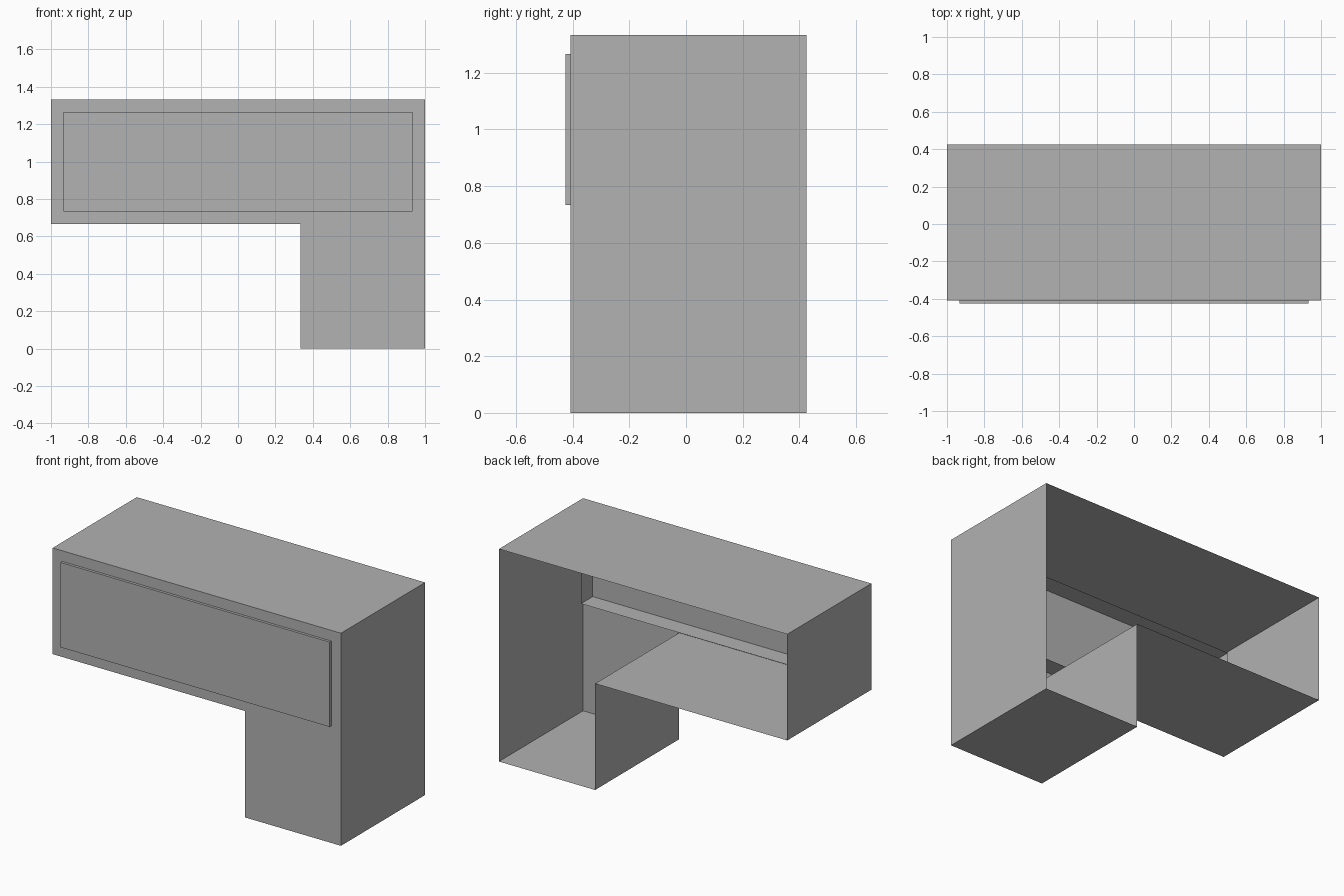
import bpy
import bmesh
from mathutils import Vector

cube = bpy.data.objects.get("Cube")
if cube:
    bpy.data.objects.remove(cube, do_unlink=True)

grey = bpy.data.materials.new("plain_grey")
grey.use_nodes = True
colour = (0.445, 0.445, 0.445, 1)
grey.diffuse_color = colour
grey.node_tree.nodes["Principled BSDF"].inputs["Base Color"].default_value = colour


def open_tray(name, outline, front, back):
    """Thin tray: an x-z outline closed at the front and open at the back."""
    bm = bmesh.new()
    face = bm.faces.new([bm.verts.new((x, front, z)) for x, z in outline])
    rim = bmesh.ops.extrude_edge_only(bm, edges=list(face.edges))
    verts = [g for g in rim["geom"] if isinstance(g, bmesh.types.BMVert)]
    bmesh.ops.translate(bm, verts=verts, vec=Vector((0, back - front, 0)))
    bmesh.ops.recalc_face_normals(bm, faces=bm.faces)
    # Turn every face outward
    face.normal_update()
    if face.normal.y > 0:
        bmesh.ops.reverse_faces(bm, faces=bm.faces)
    mesh = bpy.data.meshes.new(name)
    bm.to_mesh(mesh)
    bm.free()
    mesh.materials.append(grey)
    obj = bpy.data.objects.new(name, mesh)
    bpy.context.collection.objects.link(obj)
    return obj


TOP, SHELF, LEG = 1.333, 0.667, 0.333
BORDER = 0.067

# L-shaped shell with a leg on its left
open_tray("body_shell",
          [(-1, SHELF), (LEG, SHELF), (LEG, 0), (1, 0), (1, TOP), (-1, TOP)],
          -0.408, 0.425)

# Raised front panel whose sides run back through the shell front
w, low, high = 1 - BORDER, SHELF + BORDER, TOP - BORDER
open_tray("front_panel", [(-w, low), (w, low), (w, high), (-w, high)],
          -0.425, -0.292)
